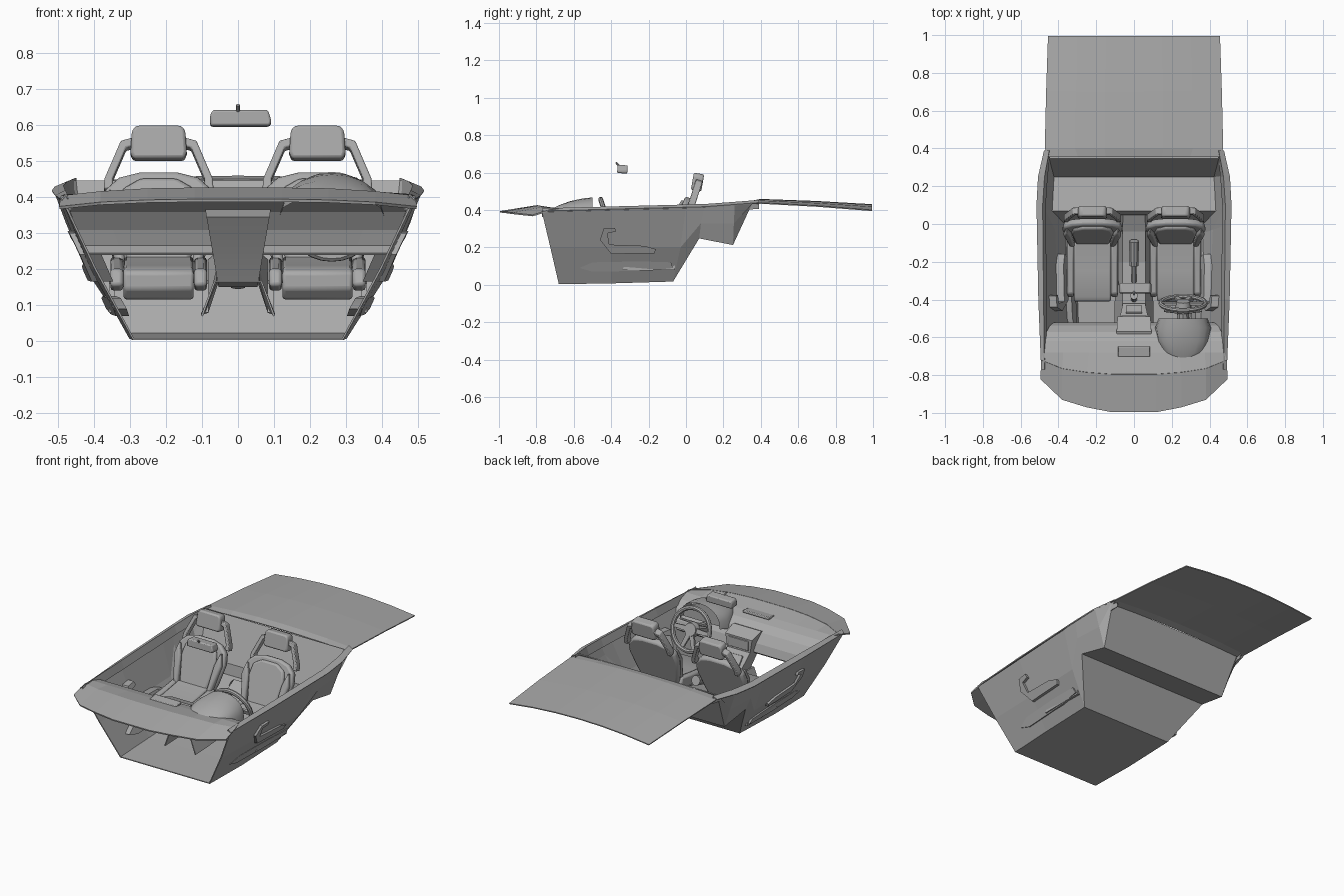
import bpy, bmesh
from math import pi, sin, cos, radians
from mathutils import Matrix, Vector

cube = bpy.data.objects.get("Cube")
if cube:
    bpy.data.objects.remove(cube, do_unlink=True)

grey = bpy.data.materials.new("interior_grey")
grey.use_nodes = True
grey.diffuse_color = (0.4, 0.4, 0.4, 1)
for node in grey.node_tree.nodes:
    if node.type == 'BSDF_PRINCIPLED':
        node.inputs["Base Color"].default_value = grey.diffuse_color

smooth_parts = []
T = Matrix.Translation


def RX(deg):
    return Matrix.Rotation(radians(deg), 4, 'X')


def finish(name, bm, bevel=0, thick=0):
    bmesh.ops.recalc_face_normals(bm, faces=bm.faces)
    mesh = bpy.data.meshes.new(name)
    bm.to_mesh(mesh)
    bm.free()
    obj = bpy.data.objects.new(name, mesh)
    bpy.context.collection.objects.link(obj)
    mesh.materials.append(grey)
    if thick:
        mod = obj.modifiers.new("thickness", 'SOLIDIFY')
        mod.thickness, mod.offset = thick, 0
    else:
        smooth_parts.append(obj)
    if bevel:
        mod = obj.modifiers.new("bevel", 'BEVEL')
        mod.width, mod.segments = bevel, 2
    return obj


def sheet(name, rows, thick=0.006):
    """Surface through rows of points."""
    bm = bmesh.new()
    grid = [[bm.verts.new(p) for p in row] for row in rows]
    for a, b in zip(grid, grid[1:]):
        for i in range(len(a) - 1):
            bm.faces.new((a[i], a[i + 1], b[i + 1], b[i]))
    return finish(name, bm, thick=thick)


def prism(name, outline, w0, w1, matrix, bevel=0, warp=None):
    """Outline in local xy, extruded along local z from w0 to w1."""
    bm = bmesh.new()
    low, high = [[bm.verts.new((u, v, w)) for u, v in outline] for w in (w0, w1)]
    bm.faces.new(low)
    bm.faces.new(high)
    for i in range(len(low)):
        j = (i + 1) % len(low)
        bm.faces.new((low[i], low[j], high[j], high[i]))
    bm.transform(matrix)
    if warp:
        for v in bm.verts:
            v.co.x = warp(v.co)
    return finish(name, bm, bevel)


def box(name, centre, size, tilt=0, bevel=0.004):
    bm = bmesh.new()
    bmesh.ops.create_cube(bm, size=1)
    bm.transform(T(centre) @ RX(tilt) @ Matrix.Diagonal((*size, 1)))
    return finish(name, bm, bevel)


def rod(name, a, b, r0, r1, sides=10):
    a, b = Vector(a), Vector(b)
    bm = bmesh.new()
    bmesh.ops.create_cone(bm, cap_ends=True, segments=sides, radius1=r0,
                          radius2=r1, depth=(b - a).length)
    turn = (b - a).to_track_quat('Z', 'Y').to_matrix().to_4x4()
    bm.transform(T((a + b) / 2) @ turn)
    return finish(name, bm)


def both(half):
    """Mirror a half row of (x, y, z) points, outer to inner."""
    return [(-x, y, z) for x, y, z in half] + [(x, y, z) for x, y, z in half[::-1]]


def mirrored(half):
    """Close a half outline across its own centre line."""
    return half + [(-u, v) for u, v in half[::-1]]


# side profile plane: local xy -> world yz, extrusion along x
SIDE = Matrix(((0, 0, 1, 0), (1, 0, 0, 0), (0, 1, 0, 0), (0, 0, 0, 1)))

# tub: walls, floor, rear slope, rear shelf and rear wall
sheet("tub", [both(s) for s in (
    [(.485, -.77, .39), (.395, -.725, .2), (.29, -.68, .006)],
    [(.495, -.4, .4), (.405, -.4, .2), (.3, -.4, .01)],
    [(.505, 0, .41), (.42, -.03, .2), (.3, -.07, .02)],
    [(.505, .1, .42), (.475, .08, .33), (.435, .07, .25)],
    [(.5, .26, .43), (.465, .255, .33), (.425, .25, .215)],
    [(.475, .36, .44), (.46, .355, .442), (.45, .35, .445)])])

# rear deck, gently crowned
deck = []
for y, w, edge, mid in ((.355, .45, .435, .447), (.4, .472, .436, .456),
                        (.7, .465, .42, .445), (.995, .455, .397, .428)):
    deck.append([(w * t, y, mid + (edge - mid) * t * t)
                 for t in (-1, -.66, -.33, 0, .33, .66, 1)])
sheet("rear_deck", deck)

# cowl and dashboard, sharing one edge
cowl_front = [(.495, -.82, .37), (.38, -.93, .382), (.25, -.97, .388), (.12, -.995, .39)]
cowl_back = [(.49, -.72, .4), (.38, -.765, .412), (.25, -.785, .42), (.12, -.795, .422)]
sheet("cowl", [both(cowl_front), both(cowl_back)], 0.008)
dash = [both(cowl_back)]
for y, z, w in ((-.68, .405, .48), (-.62, .39, .475), (-.575, .36, .465),
                (-.54, .31, .445), (-.525, .265, .425), (-.56, .242, .415)):
    dash.append(both([(w * t, y, z) for t in (1, .78, .5, .25)]))
sheet("dashboard", dash)
box("top_vent", (0, -.675, .41), (.17, .055, .016), 8)

# instrument hood in front of the driver
hood = []
for y, r, base, top in ((-.71, .05, .4, .41), (-.68, .1, .39, .425), (-.62, .135, .37, .447),
                        (-.55, .148, .34, .462), (-.5, .13, .35, .467)):
    hood.append([(.26 + r * cos(pi * i / 10), y, base + (top - base) * sin(pi * i / 10) ** .8)
                 for i in range(11)])
sheet("instrument_hood", hood, 0)
prism("instrument_face", [(.13 * cos(pi * i / 10), .1 * sin(pi * i / 10)) for i in range(11)],
      0, .008, T((.26, -.53, .35)) @ RX(90))

# steering wheel
wheel = T((.26, -.42, .345)) @ RX(-72)
bm = bmesh.new()
rings = []
for i in range(28):
    a = 2 * pi * i / 28
    rings.append([bm.verts.new(((.118 + .013 * cos(b)) * cos(a), (.118 + .013 * cos(b)) * sin(a),
                                .013 * sin(b))) for b in [2 * pi * k / 8 for k in range(8)]])
for i in range(28):
    p, q = rings[i], rings[(i + 1) % 28]
    for k in range(8):
        bm.faces.new((p[k], q[k], q[(k + 1) % 8], p[(k + 1) % 8]))
bm.transform(wheel)
finish("steering_rim", bm)
rod("steering_hub", wheel @ Vector((0, 0, -.02)), wheel @ Vector((0, 0, .012)), .042, .036, 16)
rod("steering_column", wheel @ Vector((0, 0, -.11)), wheel @ Vector((0, 0, -.01)), .035, .03)
for k, angle in enumerate((0, 70, 110, 180)):
    spoke = wheel @ Matrix.Rotation(radians(angle), 4, 'Z')
    prism(f"steering_spoke_{k}", [(.03, -.014), (.115, -.01), (.115, .01), (.03, .014)],
          -.008, .006, spoke)
for side, s in (("left", 1), ("right", -1)):
    rod(f"{side}_column_stalk", (.26, -.47, .36), (.26 + s * .1, -.46, .37), .008, .006, 8)

# centre stack, narrowing downward
prism("centre_stack", [(-.64, .345), (-.57, .372), (-.49, .345), (-.49, .27), (-.42, .18),
                       (-.44, .15), (-.52, .165), (-.57, .25)], -.09, .09, SIDE,
      warp=lambda p: p.x * (.6 + (p.z - .15) * 1.9))
box("stack_screen", (0, -.489, .308), (.13, .01, .055), 0, .002)
box("stack_controls", (0, -.452, .226), (.085, .01, .06), 38, .002)

# hollow tunnel console
sheet("tunnel", [both([(b, y, z0), (t, y, z1)]) for y, b, z0, t, z1 in (
    (-.54, .1, .07, .065, .165), (-.42, .1, .075, .06, .165),
    (-.2, .085, .08, .058, .16), (-.04, .08, .1, .058, .2), (.05, .08, .225, .058, .245))])
rod("gear_lever", (0, -.4, .15), (0, -.385, .205), .02, .012)
rod("gear_knob", (0, -.387, .195), (0, -.38, .23), .016, .02, 12)
rod("handbrake_lever", (0, -.34, .17), (0, -.21, .205), .012, .014)
rod("handbrake_grip", (0, -.22, .2), (0, -.09, .24), .024, .028)

# seats
for side, s in (("left", 1), ("right", -1)):
    x = .22 * s
    back = T((x, -.115, .168)) @ RX(70)
    prism(f"{side}_seat_shell",
          mirrored([(.1, 0), (.135, .1), (.158, .21), (.15, .27), (.11, .308), (.05, .324)]),
          -.04, .0, back, .012)
    prism(f"{side}_seat_back_pad",
          mirrored([(.08, .01), (.095, .1), (.112, .21), (.1, .27), (.05, .3)]),
          -.01, .015, back, .012)
    cushion = [(-.41, .145), (-.41, .19), (-.385, .205), (-.25, .21), (-.1, .235),
               (-.08, .15), (-.38, .115)]
    prism(f"{side}_seat_cushion", cushion, -.097, .097, T((x, 0, 0)) @ SIDE, .008)
    # headrest
    prism(f"{side}_headrest", mirrored([(.072, -.048), (.078, -.03), (.074, .032), (.062, .045)]),
          -.028, .028, T((x, .062, .55)) @ RX(80), .01)
    for edge, e in (("outer", s), ("inner", -s)):
        # bolsters, frame bars and rails
        prism(f"{side}_seat_{edge}_bolster",
              [(.09, .02), (.115, .02), (.152, .2), (.135, .27), (.11, .2)],
              -.01, .025, back @ Matrix.Scale(e, 4, (1, 0, 0)), .01)
        prism(f"{side}_cushion_{edge}_bolster",
              [(-.39, .155), (-.37, .2), (-.2, .218), (-.09, .235), (-.07, .16), (-.35, .14)],
              -.018, .018, T((x + e * .116, 0, 0)) @ SIDE, .01)
        frame = T((x, .02, .42)) @ RX(72) @ Matrix.Scale(e, 4, (1, 0, 0))
        prism(f"{side}_headrest_{edge}_bar",
              [(.152, 0), (.15, .03), (.105, .14), (.07, .15),
               (.07, .125), (.09, .12), (.127, .03), (.127, 0)],
              -.025, .012, frame, .004)
        prism(f"{side}_seat_{edge}_rail", [(-.34, .08), (-.3, .16), (-.06, .17), (-.06, .08)],
              -.008, .008, T((x + e * .13, 0, 0)) @ SIDE)

# doors: rim strip, armrest handle and lower pocket
handle = [(-.46, .24), (-.44, .3), (-.38, .305), (-.375, .285), (-.42, .275), (-.41, .215),
          (-.22, .208), (-.16, .19), (-.17, .168), (-.4, .165)]
pocket = [(-.57, .09), (-.5, .07), (-.2, .075), (-.07, .09), (-.08, .12), (-.25, .125), (-.5, .12)]
for side, s in (("left", 1), ("right", -1)):
    sheet(f"{side}_rim", [[(s * a, y, z), (s * b, y, z + .014), (s * c, y, z - .03)]
                          for y, a, b, c, z in ((-.77, .49, .475, .465, .392),
                                                (-.4, .505, .48, .465, .402),
                                                (.1, .515, .485, .47, .415),
                                                (.25, .507, .475, .46, .426),
                                                (.39, .475, .45, .445, .437))])
    for name, outline, w0, w1 in (("door_handle", handle, -.04, .02),
                                  ("door_pocket", pocket, -.035, .002)):
        prism(f"{side}_{name}", outline, w0, w1, SIDE,
              warp=lambda p: s * (p.x + .308 + .04 * (p.y + .4) + .47 * p.z))

# rear-view mirror
prism("mirror", [(-.08, -.022), (.085, -.022), (.09, -.01), (.08, .022), (-.072, .022), (-.08, .01)],
      -.027, .027, T((.003, -.34, .618)) @ RX(86), .006)
rod("mirror_stem", (0, -.375, .655), (0, -.345, .62), .005, .007, 8)

# smooth shading with sharp edges kept
bpy.ops.object.select_all(action='DESELECT')
for obj in smooth_parts:
    obj.select_set(True)
bpy.context.view_layer.objects.active = smooth_parts[0]
bpy.ops.object.shade_smooth_by_angle(angle=radians(30))
